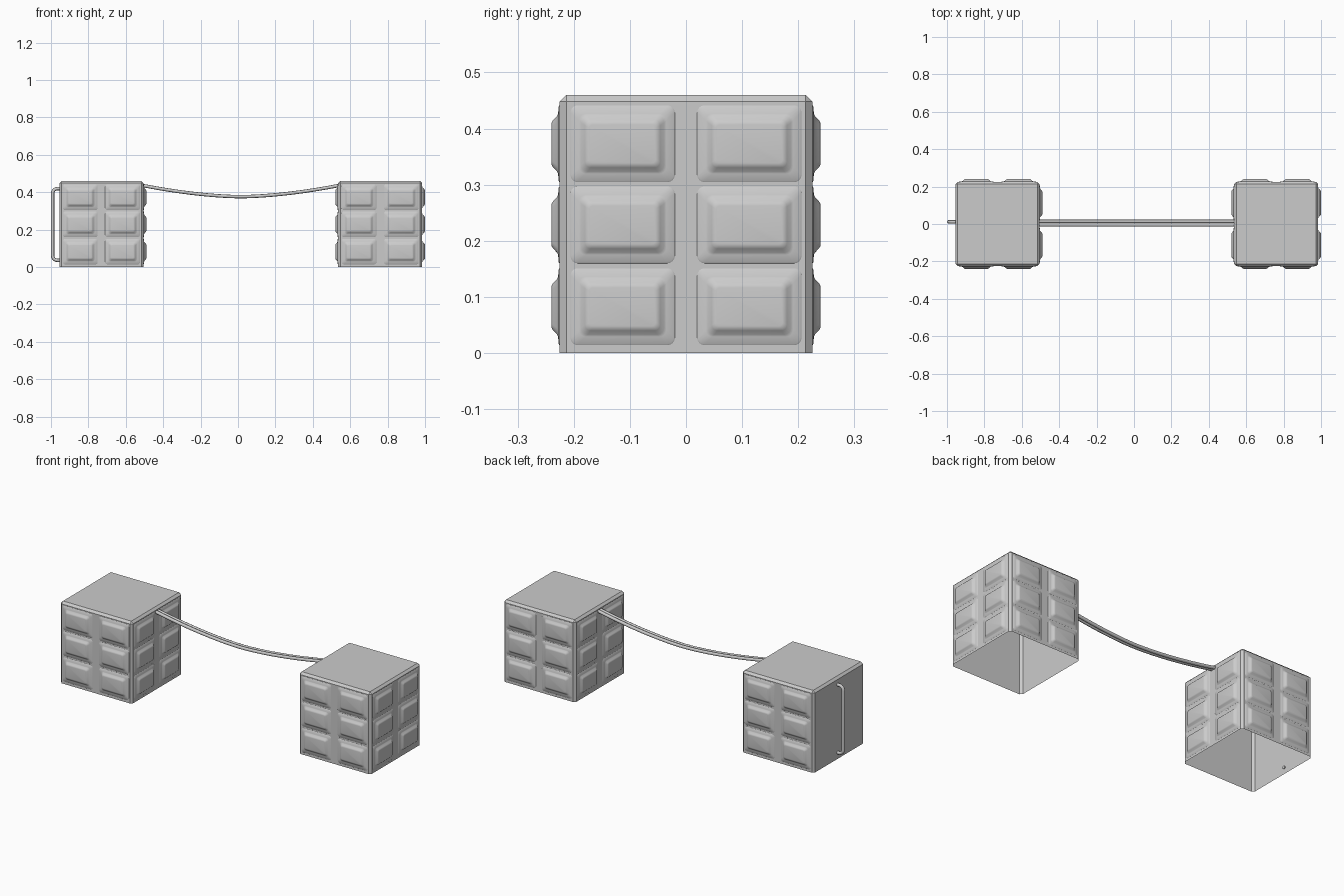
import bpy, bmesh, math
from mathutils import Matrix, Vector

if "Cube" in bpy.data.objects:
    bpy.data.objects.remove(bpy.data.objects["Cube"])

grey = bpy.data.materials.new("light grey")
grey.diffuse_color = (0.6, 0.6, 0.6, 1)
grey.use_nodes = True
grey.node_tree.nodes["Principled BSDF"].inputs["Base Color"].default_value = grey.diffuse_color

HALF, HEIGHT = 0.225, 0.46
LEFT_X, RIGHT_X = -0.73, 0.76


def finish(bm, name, smooth=False):
    bmesh.ops.recalc_face_normals(bm, faces=bm.faces) if not smooth else None
    me = bpy.data.meshes.new(name)
    for f in bm.faces:
        f.smooth = smooth
    bm.to_mesh(me)
    bm.free()
    me.materials.append(grey)
    ob = bpy.data.objects.new(name, me)
    bpy.context.collection.objects.link(ob)
    return ob


# open-bottomed box with chamfered upright and top edges
def box(name, cx):
    bm = bmesh.new()
    mat = Matrix.Translation((cx, 0, HEIGHT / 2)) @ Matrix.Diagonal((2 * HALF, 2 * HALF, HEIGHT, 1))
    bmesh.ops.create_cube(bm, size=1, matrix=mat)
    edges = [e for e in bm.edges if max(v.co.z for v in e.verts) > 0.1]
    bmesh.ops.bevel(bm, geom=edges, offset=0.012, segments=1, affect='EDGES')
    bottom = [f for f in bm.faces if all(v.co.z < 0.001 for v in f.verts)]
    bmesh.ops.delete(bm, geom=bottom, context='FACES')
    ob = finish(bm, name)
    # closed shells face outward; make sure the open one does too
    top = max(ob.data.polygons, key=lambda p: p.center.z)
    if top.normal.z < 0:
        ob.data.flip_normals()


def rounded_rect(w, h, r, steps=4):
    pts = []
    for k, (sx, sz) in enumerate([(1, 1), (-1, 1), (-1, -1), (1, -1)]):
        for i in range(steps + 1):
            a = math.pi / 2 * (k + i / steps)
            pts.append((sx * (w / 2 - r) + r * math.cos(a), sz * (h / 2 - r) + r * math.sin(a)))
    return pts


# raised panel profile: inset from the rim, height above the wall, corner radius
PROFILE = [(0, 0.0004, 0.013), (0.002, 0.002, 0.012), (0.015, 0.003, 0.012), (0.019, 0.0048, 0.012),
           (0.026, 0.0115, 0.010), (0.030, 0.0142, 0.008), (0.034, 0.015, 0.007)]


# six raised panels on each listed side (angle about z, 0 = front)
def panels(name, cx, angles):
    bm = bmesh.new()
    for angle in angles:
        mat = Matrix.Translation((cx, 0, 0)) @ Matrix.Rotation(math.radians(angle), 4, 'Z')
        for u in (-0.113, 0.113):
            for z in (0.0825, 0.2285, 0.373):
                rings = []
                for inset, lift, r in PROFILE:
                    outline = rounded_rect(0.186 - 2 * inset, 0.137 - 2 * inset, r)
                    rings.append([bm.verts.new(mat @ Vector((u + px, -HALF - lift, z + pz)))
                                  for px, pz in outline])
                for a, b in zip(rings, rings[1:]):
                    for i in range(len(a)):
                        j = (i + 1) % len(a)
                        bm.faces.new((a[i], a[j], b[j], b[i]))
                bm.faces.new(rings[-1])
    finish(bm, name, smooth=True)


# round tube along a path, turned into a mesh
def tube(name, points, radius):
    cu = bpy.data.curves.new(name, 'CURVE')
    cu.dimensions = '3D'
    cu.bevel_depth = radius
    cu.bevel_resolution = 2
    cu.use_fill_caps = True
    sp = cu.splines.new('POLY')
    sp.points.add(len(points) - 1)
    for p, co in zip(sp.points, points):
        p.co = (*co, 1)
    sp.use_smooth = True
    cu.materials.append(grey)
    ob = bpy.data.objects.new(name, cu)
    bpy.context.collection.objects.link(ob)
    bpy.ops.object.select_all(action='DESELECT')
    ob.select_set(True)
    bpy.context.view_layer.objects.active = ob
    bpy.ops.object.convert(target='MESH')
    bpy.ops.object.shade_smooth_by_angle(angle=math.radians(50))


box("left_box", LEFT_X)
panels("left_box_panels", LEFT_X, (0, 90, 180))
box("right_box", RIGHT_X)
panels("right_box_panels", RIGHT_X, (0, 90, 180, 270))

# two sagging cables between the boxes
x0, x1 = LEFT_X + HALF - 0.005, RIGHT_X - HALF + 0.005
for i, y in enumerate((-0.005, 0.014)):
    path = []
    for k in range(25):
        t = k / 12 - 1
        path.append((x0 + (x1 - x0) * k / 24, y, 0.376 + 0.06 * abs(t) ** 1.7))
    tube(f"cable_{i + 1}", path, 0.009)

# bar handle with rounded bends on the outer left wall
wall, out, r = LEFT_X - HALF, -0.991, 0.025
upper = [(wall + 0.005, 0.419)]
for k in range(7):
    a = math.pi / 2 * (1 + k / 6)
    upper.append((out + r + r * math.cos(a), 0.419 - r + r * math.sin(a)))
lower = [(x, 0.455 - z) for x, z in reversed(upper)]
tube("handle", [(x, 0.012, z) for x, z in upper + lower], 0.009)
